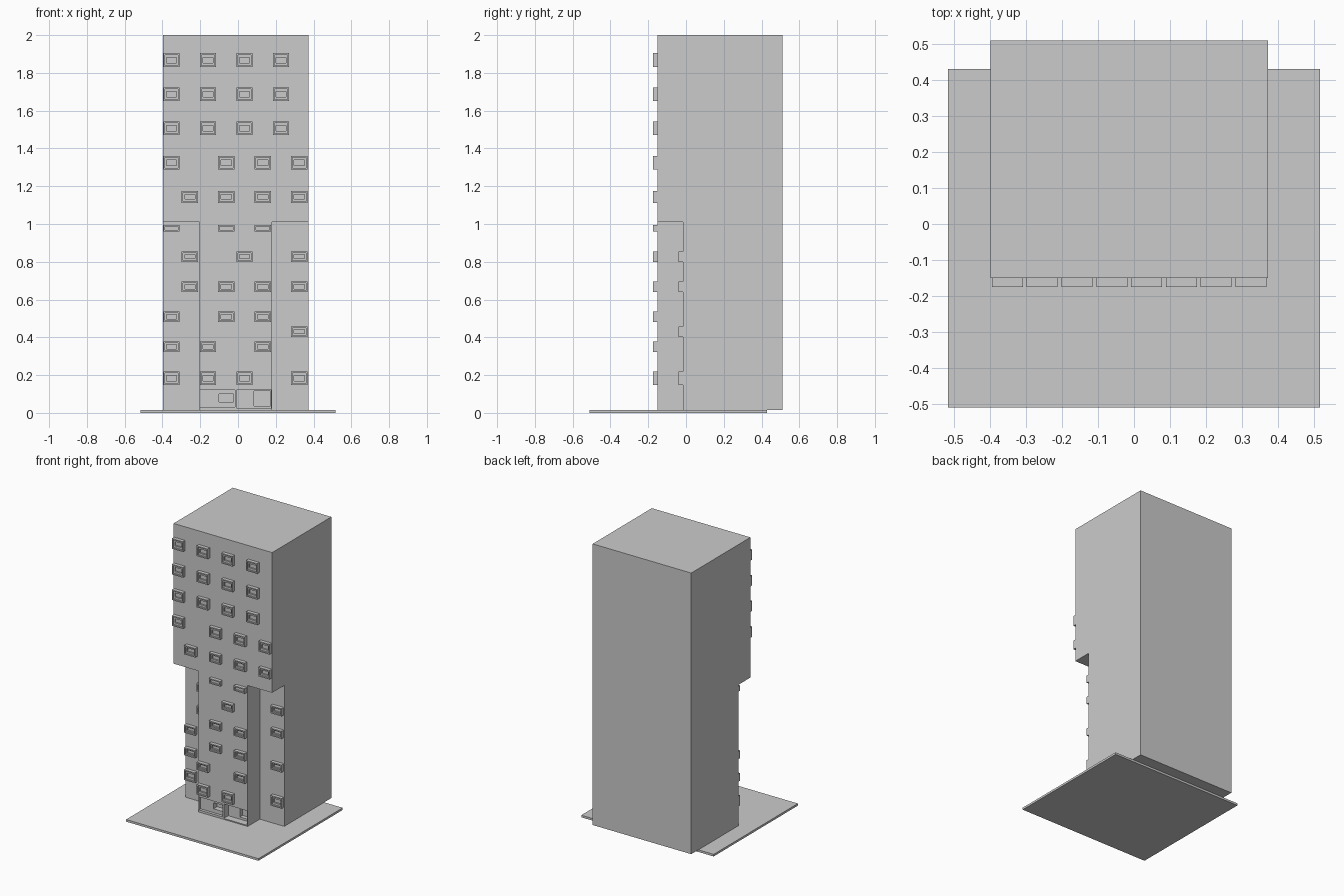
import bpy, bmesh

if "Cube" in bpy.data.objects:
    bpy.data.objects.remove(bpy.data.objects["Cube"])


def box(name, x0, x1, y0, y1, z0, z1):
    bm = bmesh.new()
    bmesh.ops.create_cube(bm, size=1)
    for v in bm.verts:
        v.co = (x1 if v.co.x > 0 else x0, y1 if v.co.y > 0 else y0, z1 if v.co.z > 0 else z0)
    me = bpy.data.meshes.new(name)
    bm.to_mesh(me)
    bm.free()
    ob = bpy.data.objects.new(name, me)
    bpy.context.collection.objects.link(ob)
    return ob


def cut(target, *dims):
    cutter = box("cutter", *dims)
    cutter.hide_render = True
    m = target.modifiers.new("cut", 'BOOLEAN')
    m.operation, m.solver, m.object = 'DIFFERENCE', 'EXACT', cutter
    bpy.context.view_layer.objects.active = target
    bpy.ops.object.modifier_apply(modifier=m.name)
    bpy.data.objects.remove(cutter)


# Ground slab
box("base_slab", -0.517, 0.517, -0.51, 0.43, 0, 0.015)

# Tower with set-back lower corners
FRONT, WING = -0.15, -0.015
tower = box("tower", -0.398, 0.372, FRONT, 0.51, 0.015, 2.0)
cut(tower, -0.6, -0.205, -0.4, WING, -0.1, 1.01)
cut(tower, 0.181, 0.6, -0.4, WING, -0.1, 1.01)

# Entrance recesses, each with a deeper opening
cut(tower, -0.2, -0.016, -0.3, FRONT + 0.02, 0.03, 0.122)
cut(tower, -0.1, -0.024, -0.3, FRONT + 0.06, 0.057, 0.1)
cut(tower, -0.006, 0.174, -0.3, FRONT + 0.05, 0.022, 0.124)
cut(tower, 0.085, 0.171, -0.3, FRONT + 0.08, 0.037, 0.116)


# Projecting window box: nested rings stepping back into the frame
def window_mesh(h):
    w, d = 0.086, 0.025
    a, b = 0.008, min(0.022, h * 0.3)
    levels = [(w, h, 0), (w, h, -d), (w - 2 * a, h - 2 * a, -d), (w - 2 * a, h - 2 * a, -d + 0.01)]
    if h > 0.04:
        levels += [(w - 0.032, h - 2 * b, -d + 0.01), (w - 0.032, h - 2 * b, -0.004)]
    bm = bmesh.new()
    rings = [[bm.verts.new((sx * lw / 2, y, sz * lh / 2))
              for sx, sz in ((-1, -1), (1, -1), (1, 1), (-1, 1))] for lw, lh, y in levels]
    for p, q in zip(rings, rings[1:]):
        for i in range(4):
            j = (i + 1) % 4
            bm.faces.new((p[i], p[j], q[j], q[i]))
    bm.faces.new(rings[0])
    bm.faces.new(rings[-1])
    bmesh.ops.recalc_face_normals(bm, faces=bm.faces)
    me = bpy.data.meshes.new("window_box")
    bm.to_mesh(me)
    bm.free()
    return me


# Rows: height of centre, window height, occupied columns
rows = [
    (1.868, 0.072, (0, 2, 4, 6)), (1.686, 0.072, (0, 2, 4, 6)), (1.506, 0.072, (0, 2, 4, 6)),
    (1.324, 0.072, (0, 3, 5, 7)), (1.144, 0.064, (1, 3, 5, 7)), (0.977, 0.036, (0, 3, 5)),
    (0.827, 0.054, (1, 4, 7)), (0.668, 0.054, (1, 3, 5, 7)), (0.509, 0.054, (0, 3, 5)),
    (0.43, 0.054, (7,)), (0.35, 0.054, (0, 2, 5)), (0.184, 0.072, (0, 2, 4, 7))]
meshes = {h: window_mesh(h) for h in {r[1] for r in rows}}
for z, h, cols in rows:
    for c in cols:
        set_back = z < 1.01 and c in (0, 1, 6, 7)
        win = bpy.data.objects.new("window", meshes[h])
        win.location = (-0.3515 + c * 0.0966, WING if set_back else FRONT, z)
        bpy.context.collection.objects.link(win)
